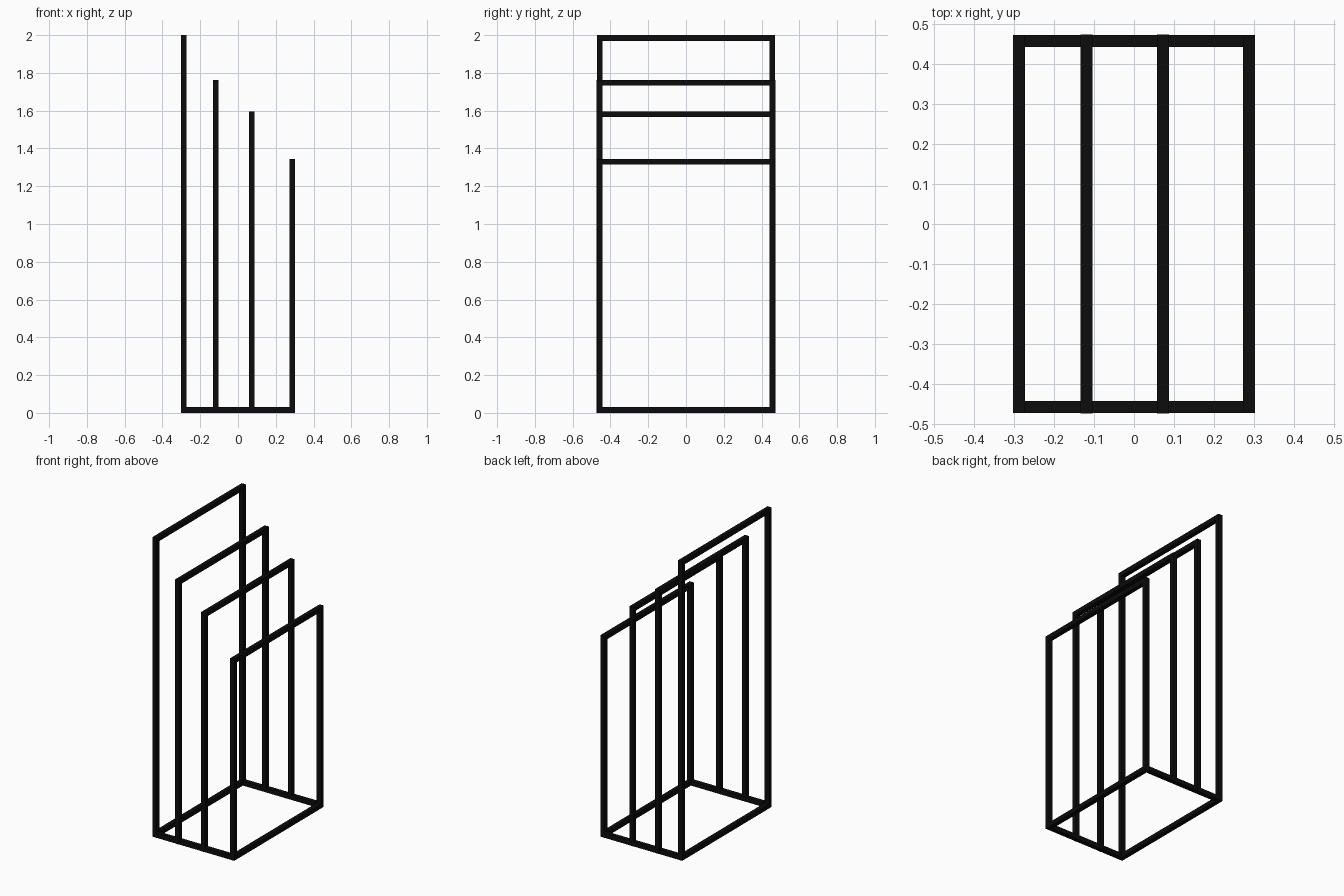
import bpy

# Remove the default cube
cube = bpy.data.objects.get("Cube")
if cube:
    bpy.data.objects.remove(cube, do_unlink=True)

BAR = 0.03        # square tube width
HALF_Y = 0.4715   # outer half depth

black = bpy.data.materials.new("black_metal")
black.use_nodes = True
black.diffuse_color = (0.0035, 0.0035, 0.0035, 1)
black.node_tree.nodes["Principled BSDF"].inputs["Base Color"].default_value = (0.0035, 0.0035, 0.0035, 1)


def bar(name, low, high):
    """Square bar spanning two opposite corners."""
    centre = [(a + b) / 2 for a, b in zip(low, high)]
    bpy.ops.mesh.primitive_cube_add(size=1, location=centre)
    obj = bpy.context.object
    obj.name = name
    obj.scale = [b - a for a, b in zip(low, high)]
    bpy.ops.object.transform_apply(location=False, rotation=False, scale=True)
    obj.data.materials.append(black)


def hoop(name, x, top, half_y, floor_rail):
    """Two posts joined by a top rail, and a floor rail on the end hoops."""
    x0, x1 = x - BAR / 2, x + BAR / 2
    inner = half_y - BAR
    bar(name + "_front_post", (x0, -half_y, 0), (x1, -inner, top))
    bar(name + "_back_post", (x0, inner, 0), (x1, half_y, top))
    bar(name + "_top_rail", (x0, -inner, top - BAR), (x1, inner, top))
    if floor_rail:
        bar(name + "_floor_rail", (x0, -inner, 0), (x1, inner, BAR))


# Four hoops stepping down from the tallest; inner ones sit slightly proud
END_X = 0.2875
hoop("tall_hoop", -END_X, 2.0, HALF_Y, True)
hoop("upper_middle_hoop", -0.1185, 1.763, HALF_Y + 0.0015, False)
hoop("lower_middle_hoop", 0.0725, 1.596, HALF_Y + 0.0015, False)
hoop("short_hoop", END_X, 1.345, HALF_Y, True)

# Front and back floor rails linking the hoops
reach = END_X - BAR / 2
bar("front_floor_rail", (-reach, -HALF_Y, 0), (reach, BAR - HALF_Y, BAR))
bar("back_floor_rail", (-reach, HALF_Y - BAR, 0), (reach, HALF_Y, BAR))
